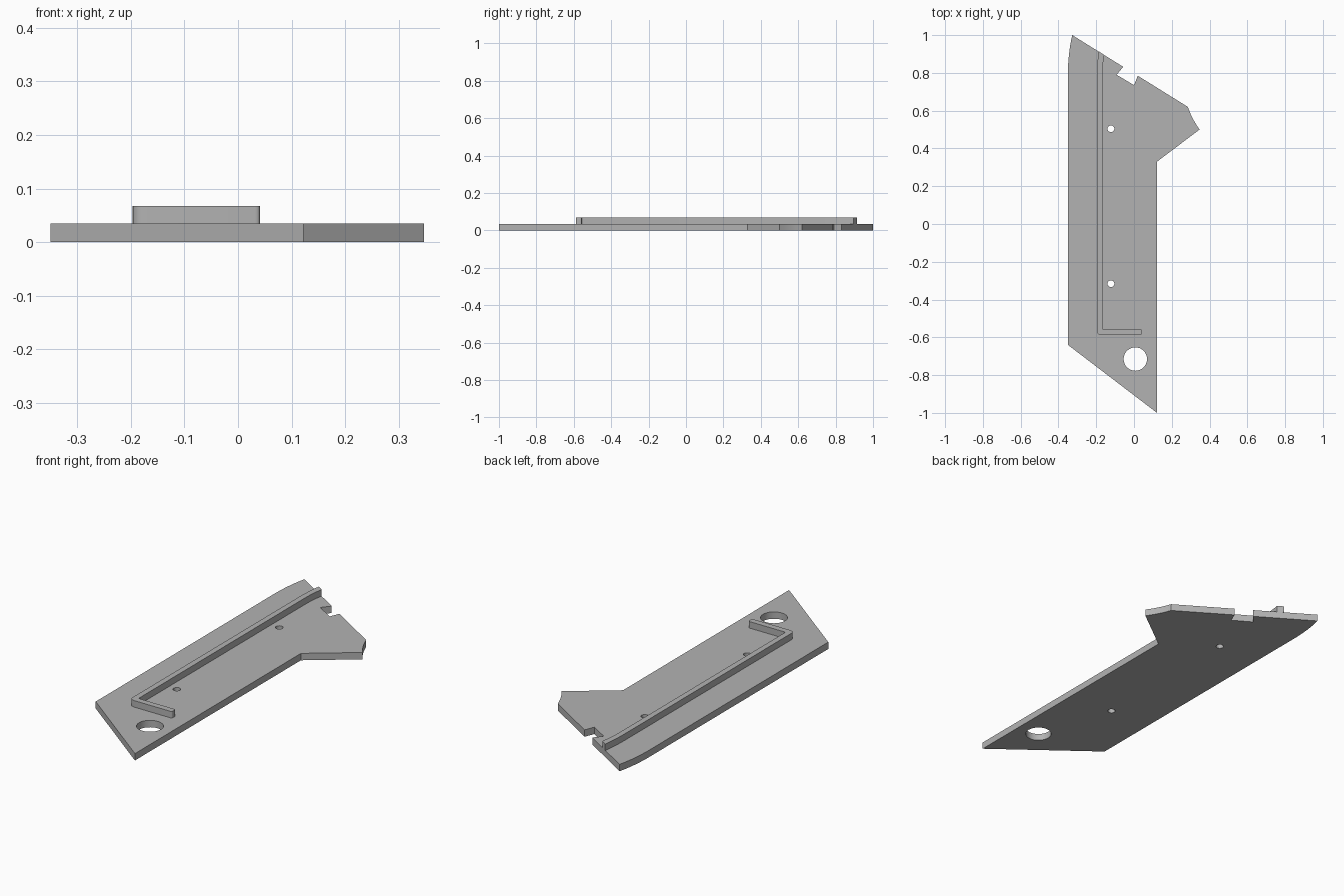
import bpy
from math import cos, sin, pi

default_cube = bpy.data.objects.get("Cube")
if default_cube:
    bpy.data.objects.remove(default_cube, do_unlink=True)

PLATE_TOP = 0.035
RIB_TOP = 0.068

grey = bpy.data.materials.new("plain grey")
grey.use_nodes = True
colour = (0.45, 0.45, 0.45, 1)
grey.diffuse_color = colour
grey.node_tree.nodes["Principled BSDF"].inputs["Base Color"].default_value = colour


def circle(x, y, radius, sides=32):
    return [(x + radius * cos(2 * pi * i / sides), y + radius * sin(2 * pi * i / sides))
            for i in range(sides)]


def bend(a, control, b, steps=8):
    """Points of a quadratic curve from a to b."""
    points = []
    for i in range(steps + 1):
        t = i / steps
        points.append(tuple((1 - t) ** 2 * p + 2 * t * (1 - t) * q + t * t * r
                            for p, q, r in zip(a, control, b)))
    return points


def slab(name, loops, bottom, top):
    """Extrude a flat outline; any further loops become holes."""
    curve = bpy.data.curves.new(name, "CURVE")
    curve.dimensions = "2D"
    curve.fill_mode = "BOTH"
    curve.extrude = (top - bottom) / 2
    for loop in loops:
        spline = curve.splines.new("POLY")
        spline.points.add(len(loop) - 1)
        for point, (x, y) in zip(spline.points, loop):
            point.co = (x, y, 0, 1)
        spline.use_cyclic_u = True
    obj = bpy.data.objects.new(name, curve)
    obj.location.z = (bottom + top) / 2
    bpy.context.collection.objects.link(obj)
    bpy.ops.object.select_all(action="DESELECT")
    obj.select_set(True)
    bpy.context.view_layer.objects.active = obj
    bpy.ops.object.convert(target="MESH")
    obj = bpy.context.object
    obj.data.materials.clear()
    obj.data.materials.append(grey)
    bpy.ops.object.shade_smooth_by_angle(angle=0.5)
    return obj


# Plate with slanted ends, a side spur and a notch in the upper edge
outline = [(-0.35, -0.64), (0.122, -1.0), (0.122, 0.33)]
outline += bend((0.347, 0.5), (0.305, 0.56), (0.285, 0.62))
outline += [(0.02, 0.785), (0.0, 0.735), (-0.092, 0.79), (-0.057, 0.832)]
outline += bend((-0.327, 1.0), (-0.35, 0.9), (-0.35, 0.79))
holes = [circle(0.007, -0.715, 0.062),
         circle(-0.122, 0.504, 0.018), circle(-0.122, -0.316, 0.018)]
slab("grip_plate", [outline] + holes, 0, PLATE_TOP)

# Raised L-shaped rib that leans inward at its upper end
rib = bend((-0.197, -0.565), (-0.197, -0.588), (-0.168, -0.588), 5)
rib += bend((0.032, -0.588), (0.041, -0.588), (0.041, -0.579), 4)
rib += bend((0.041, -0.566), (0.041, -0.557), (0.032, -0.557), 4)
rib += bend((-0.16, -0.557), (-0.168, -0.557), (-0.168, -0.549), 4)
rib += bend((-0.168, 0.77), (-0.168, 0.84), (-0.157, 0.895))
rib += bend((-0.187, 0.914), (-0.197, 0.84), (-0.197, 0.77))
slab("raised_rib", [rib], PLATE_TOP, RIB_TOP)
